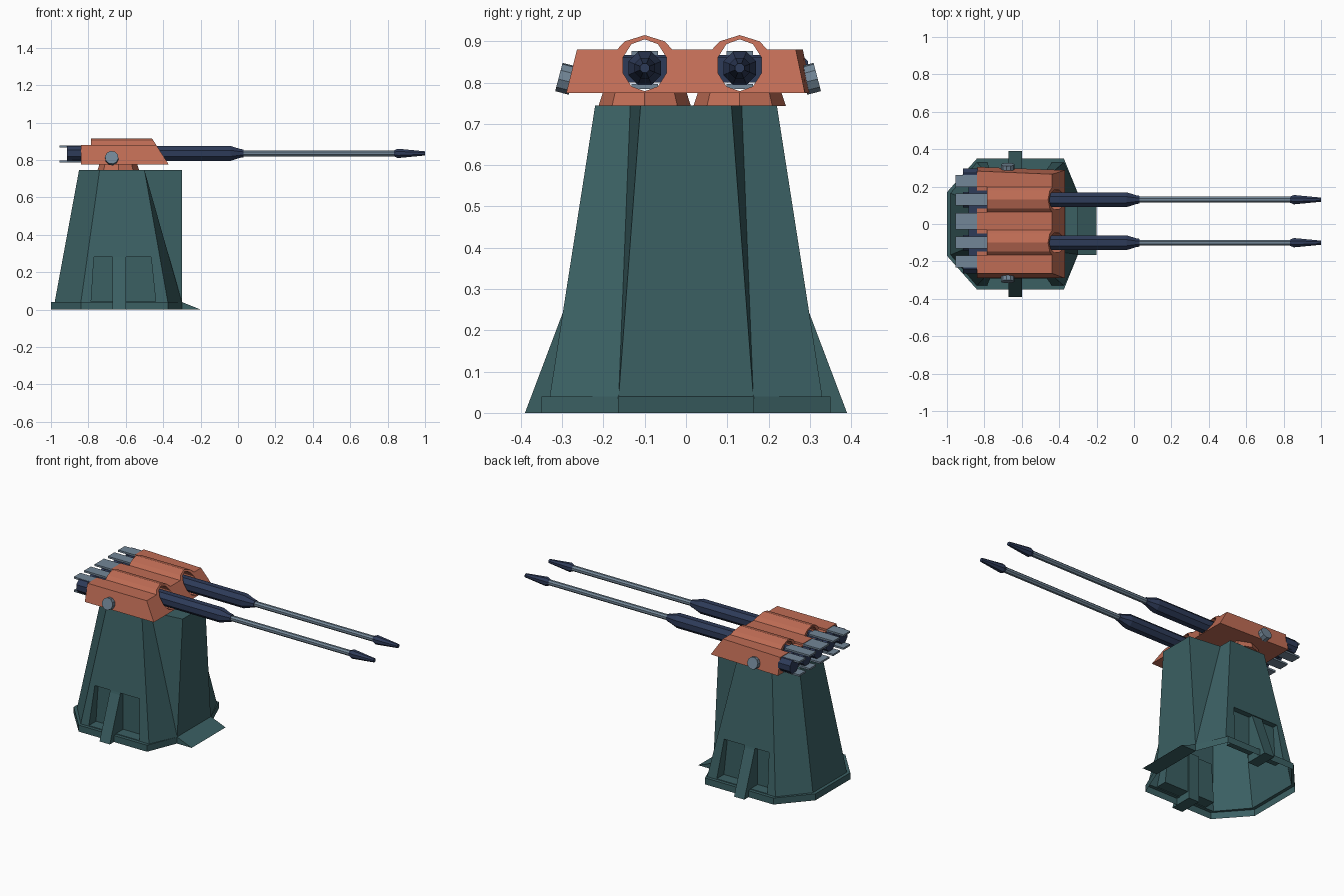
import bpy, bmesh, math
from mathutils import Vector

if "Cube" in bpy.data.objects:
    bpy.data.objects.remove(bpy.data.objects["Cube"])


def material(name, rgb):
    m = bpy.data.materials.new(name)
    m.diffuse_color = (*rgb, 1)
    m.use_nodes = True
    m.node_tree.nodes["Principled BSDF"].inputs["Base Color"].default_value = m.diffuse_color
    return m


TEAL = material("dark teal", (0.043, 0.115, 0.123))
ORANGE = material("burnt orange", (0.52, 0.15, 0.09))
NAVY = material("navy", (0.027, 0.043, 0.098))
STEEL = material("blue steel", (0.17, 0.24, 0.31))


def loft(name, rings, mat, cap=True):
    """Skin rings of equal point count; repeated points collapse."""
    bm = bmesh.new()
    vs = [[bm.verts.new(p) for p in r] for r in rings]
    n = len(rings[0])
    for a, b in zip(vs, vs[1:]):
        for i in range(n):
            j = (i + 1) % n
            bm.faces.new((a[i], a[j], b[j], b[i]))
    if cap:
        bm.faces.new(vs[0])
        bm.faces.new(vs[-1])
    bmesh.ops.remove_doubles(bm, verts=bm.verts, dist=1e-5)
    bmesh.ops.recalc_face_normals(bm, faces=bm.faces)
    me = bpy.data.meshes.new(name)
    bm.to_mesh(me)
    bm.free()
    me.materials.append(mat)
    ob = bpy.data.objects.new(name, me)
    bpy.context.collection.objects.link(ob)
    return ob


def box(name, x, y, z, mat):
    return loft(name, [[(x[0], y[0], h), (x[1], y[0], h), (x[1], y[1], h), (x[0], y[1], h)]
                       for h in z], mat)


def turned(name, start, axis, profile, mat, sides=8, phase=0.5):
    """Faceted turned part: profile is (distance along axis, radius)."""
    axis = Vector(axis).normalized()
    u = axis.orthogonal().normalized()
    v = axis.cross(u)
    rings = []
    for d, r in profile:
        angles = [2 * math.pi * (i + phase) / sides for i in range(sides)]
        rings.append([Vector(start) + axis * d + (u * math.cos(a) + v * math.sin(a)) * r
                      for a in angles])
    return loft(name, rings, mat)


def cut(ob, cutter):
    m = ob.modifiers.new("cut", 'BOOLEAN')
    m.operation = 'DIFFERENCE'
    m.solver = 'EXACT'
    m.object = cutter
    bpy.context.view_layer.objects.active = ob
    bpy.ops.object.modifier_apply(modifier=m.name)
    bpy.data.objects.remove(cutter)


def mirrored(half, z):
    """Half outline (x, y) from back to front, mirrored across y."""
    return [(x, y, z) for x, y in half] + [(x, -y, z) for x, y in reversed(half)]


# Tower: flared foot rim, tapering body, stepped front corners, open underneath
foot = [(-1, .17), (-.84, .35), (-.375, .35), (-.30, .165), (-.30, .165)]
low = [(-.98, .165), (-.84, .33), (-.375, .33), (-.30, .163), (-.30, .163)]
high = [(-.85, .11), (-.74, .22), (-.50, .22), (-.50, .135), (-.30, .11)]
tower = loft("tower", [mirrored(foot, 0), mirrored(foot, .04),
                       mirrored(low, .04), mirrored(high, .745)], TEAL)
for s in (1, -1):
    pocket = [(-.785, .044), (-.44, .044), (-.465, .28), (-.77, .28)]
    cut(tower, loft("pocket_cutter", [[(x, s * y, z) for x, z in pocket]
                                      for y in (.26, .5)], TEAL))
bm = bmesh.new()
bm.from_mesh(tower.data)
under = [f for f in bm.faces if all(v.co.z < 1e-4 for v in f.verts)]
bmesh.ops.delete(bm, geom=under, context='FACES')
bm.to_mesh(tower.data)
bm.free()

# Side buttresses standing in the pockets
for s, side in ((1, "back"), (-1, "front")):
    fin = [(.25, 0), (.39, 0), (.29, .265), (.285, .285), (.25, .285)]
    loft("buttress_" + side, [[(x, s * y, z) for y, z in fin] for x in (-.67, -.60)], TEAL)

# Sloped apron at the foot
loft("apron", [[(-.30, y, 0), (-.20, y, 0), (-.30, y, .04)] for y in (-.165, .165)], TEAL)

# Gun housing: cross-section with two humps, slanted nose
MID, GUNS, AXIS = .015, (-.10, .13), .835


def section(nose):
    r = 0 if nose else .017
    pts = [(-.29, .775), (-.264, .88)]
    for g in GUNS:
        pts += [(g - .067, .88), (g - .048, .90), (g, .915), (g + .048, .90), (g + .067, .88)]
    pts += [(.266 + r, .88), (.288 + r, .775)]
    return [(-.37 - (z - .775) * .64 if nose else -.84, y, z) for y, z in pts]


housing = loft("gun_housing", [section(False), section(True)], ORANGE)
for g in GUNS:
    oval = [(g + .055 * math.cos(a), .842 + .063 * math.sin(a))
            for a in [i * math.pi / 5 + math.pi / 2 for i in range(10)]]
    cut(housing, loft("bore_cutter", [[(x, y, z) for y, z in oval] for x in (-1, -.2)], ORANGE))
    cut(housing, box("notch_cutter", (-.9, -.785), (g - .069, g + .069), (.868, 1), ORANGE))

# Pedestals and guns
for i, g in enumerate(GUNS, 1):
    turned(f"pedestal_{i}", (-.64, g, .743), (0, 0, 1), [(0, .112), (.037, .1)], ORANGE, phase=0)
    turned(f"barrel_sleeve_{i}", (-.86, g, AXIS), (1, 0, 0),
           [(0, .043), (.82, .043), (.87, .026), (.89, .022)], NAVY)
    turned(f"barrel_tube_{i}", (.02, g, AXIS), (1, 0, 0), [(0, .017), (.83, .017)], STEEL)
    turned(f"muzzle_{i}", (.835, g, AXIS), (1, 0, 0),
           [(0, .018), (.02, .027), (.165, .012)], NAVY)
    box(f"breech_plate_{i}", (-.85, -.785), (g - .054, g + .054), (.861, .867), NAVY)

# Breech block, rear cylinders, and steel tabs above and below
box("breech_block", (-.885, -.83), (-.25, .28), (.80, .862), NAVY)
for i, off in enumerate((-.24, -.115, 0, .115, .24), 1):
    turned(f"rear_cylinder_{i}", (-.915, MID + off, AXIS), (1, 0, 0), [(0, .044), (.08, .044)], NAVY)
    y = MID + off * (.9 if abs(off) > .2 else 1)
    w = .045 if off == 0 else .032
    front = -.785 if abs(off) == .115 else -.838
    for z0, level, end in ((.866, "upper", front), (.785, "lower", -.838)):
        box(f"{level}_tab_{i}", (-.955, end), (y - w, y + w), (z0, z0 + .011), STEEL)

# Round pivots on the tilted sides
for s, side, y in ((-1, "front", -.275), (1, "back", .285)):
    turned("pivot_" + side, (-.675, y, .805), (0, s, .26), [(0, .036), (.034, .036)], STEEL, 10)
